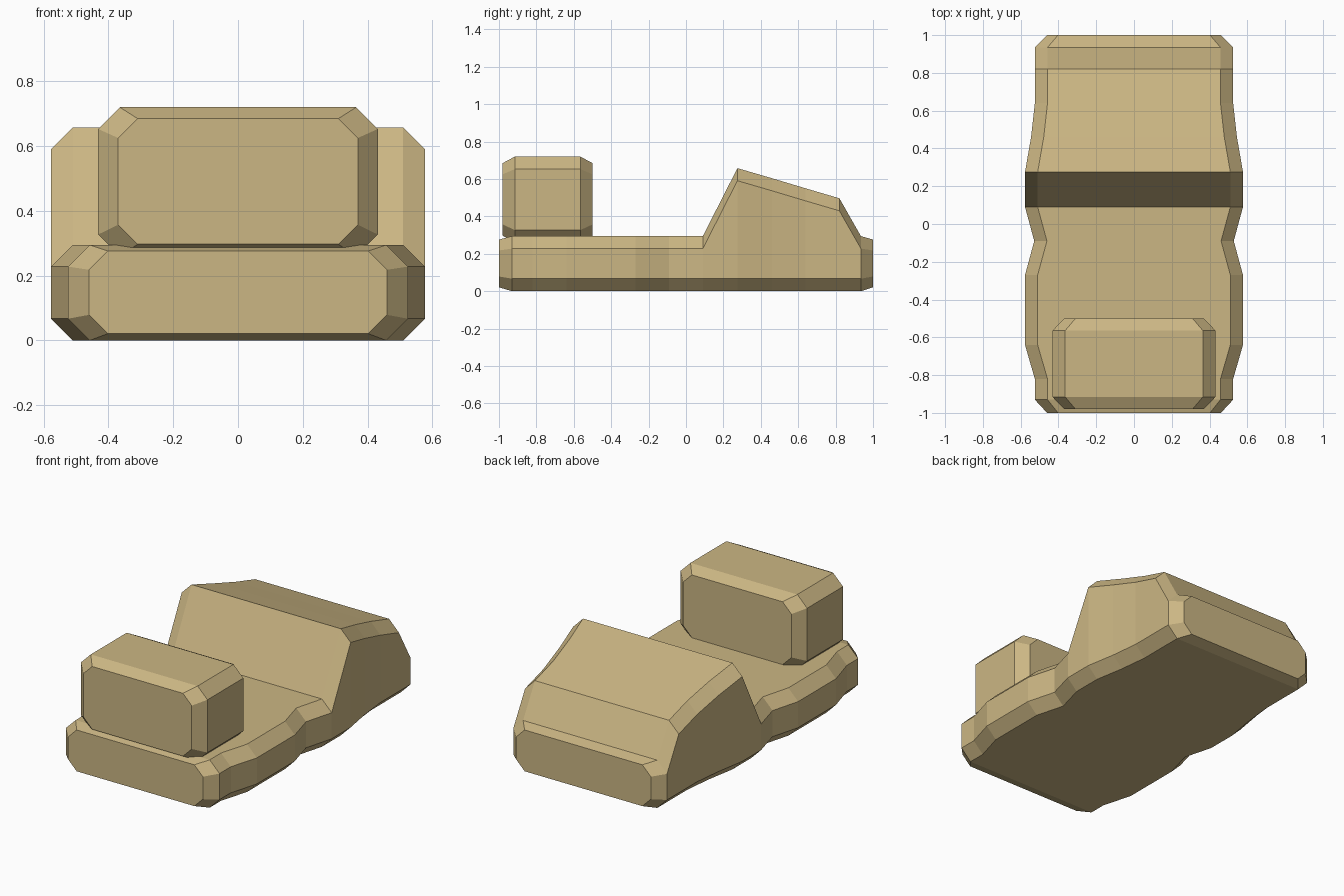
import bpy
import bmesh

if "Cube" in bpy.data.objects:
    bpy.data.objects.remove(bpy.data.objects["Cube"])

tan = bpy.data.materials.new("tan")
tan.diffuse_color = (0.60, 0.47, 0.23, 1)
tan.use_nodes = True
tan.node_tree.nodes["Principled BSDF"].inputs["Base Color"].default_value = tan.diffuse_color


def loft(name, sections):
    """Skin chamfered rectangles given as (y, half width, bottom, top, chamfer)."""
    bm = bmesh.new()
    rings = []
    for y, w, z0, z1, c in sections:
        ring = [(w - c, z0), (w, z0 + c), (w, z1 - c), (w - c, z1)]
        ring += [(-x, z) for x, z in reversed(ring)]
        rings.append([bm.verts.new((x, y, z)) for x, z in ring])
    for a, b in zip(rings, rings[1:]):
        for i in range(8):
            j = (i + 1) % 8
            bm.faces.new((a[i], a[j], b[j], b[i]))
    bm.faces.new(rings[0])
    bm.faces.new(rings[-1])
    bmesh.ops.recalc_face_normals(bm, faces=bm.faces)
    mesh = bpy.data.meshes.new(name)
    bm.to_mesh(mesh)
    bm.free()
    mesh.materials.append(tan)
    obj = bpy.data.objects.new(name, mesh)
    bpy.context.collection.objects.link(obj)
    return obj


# Hull: waisted outline with low deck and raised sloping nose at the back
outline = [(-0.93, 0.525, 0.295), (-0.82, 0.525, 0.295), (-0.64, 0.577, 0.295),
           (-0.27, 0.577, 0.295), (-0.09, 0.528, 0.295), (0.09, 0.577, 0.295),
           (0.275, 0.577, 0.658), (0.46, 0.545, 0.604), (0.64, 0.525, 0.55),
           (0.82, 0.525, 0.497), (0.935, 0.525, 0.295)]
hull = [(-1, 0.46, 0.021, 0.276, 0.058)]
hull += [(y, w, 0, h, 0.067) for y, w, h in outline]
hull += [(1, 0.46, 0.021, 0.276, 0.058)]
loft("hull", hull)

# Chamfered block standing on the deck
loft("seat_block", [(-0.98, 0.37, 0.297, 0.685, 0.06),
                    (-0.915, 0.432, 0.26, 0.72, 0.067),
                    (-0.565, 0.432, 0.26, 0.72, 0.067),
                    (-0.50, 0.37, 0.297, 0.685, 0.06)])
